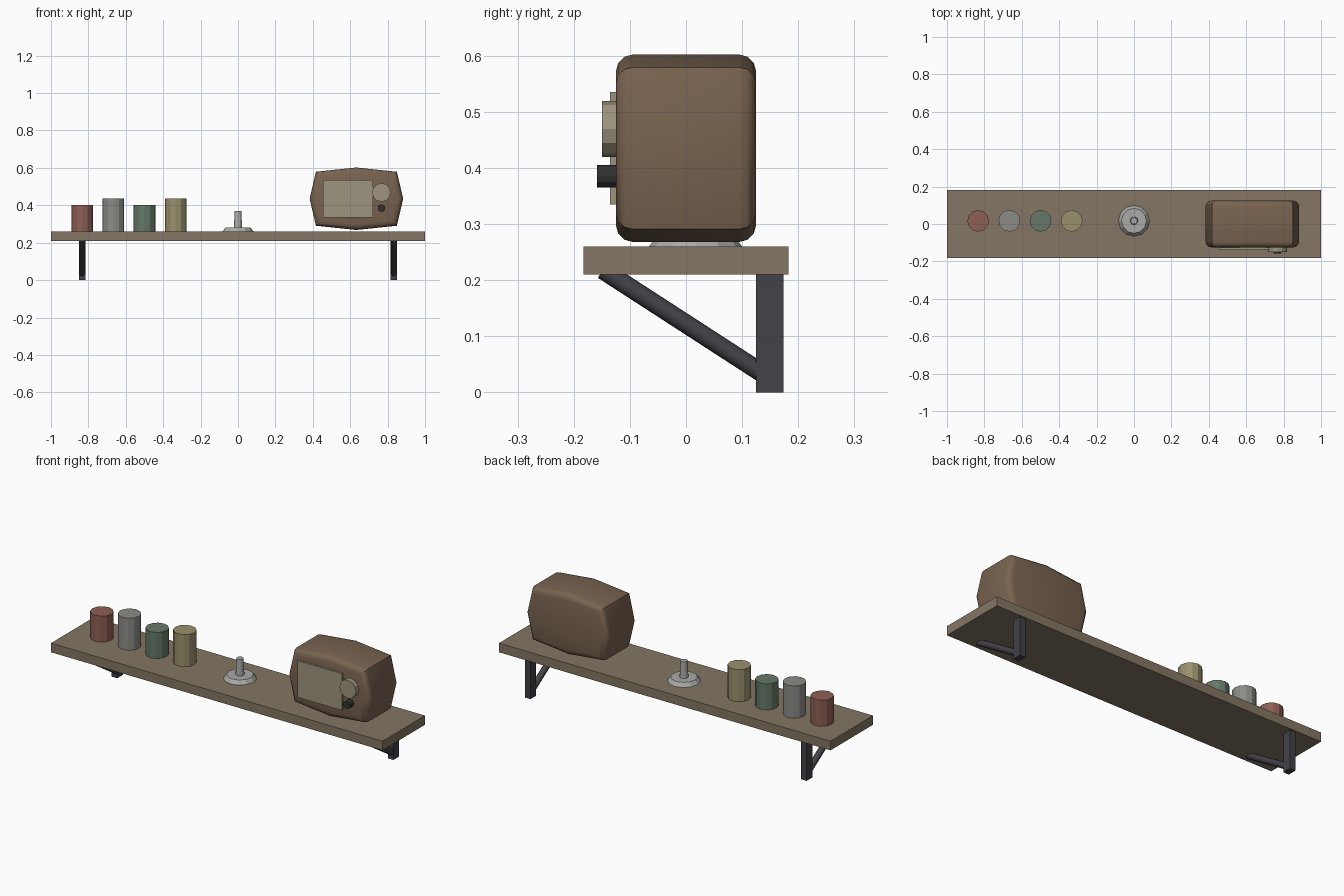
import bpy, bmesh, math
from mathutils import Vector

if "Cube" in bpy.data.objects:
    bpy.data.objects.remove(bpy.data.objects["Cube"])


def mat(name, r, g, b):
    m = bpy.data.materials.new(name)
    m.diffuse_color = (r, g, b, 1)
    m.use_nodes = True
    m.node_tree.nodes["Principled BSDF"].inputs["Base Color"].default_value = m.diffuse_color
    return m


WOOD = mat("shelf wood", 0.23, 0.18, 0.125)
IRON = mat("dark iron", 0.055, 0.055, 0.065)
BROWN = mat("radio brown", 0.19, 0.125, 0.08)
CREAM = mat("dial cream", 0.34, 0.30, 0.21)
BLACK = mat("black", 0.03, 0.03, 0.03)
STEEL = mat("steel", 0.40, 0.40, 0.39)
RED = mat("can red", 0.27, 0.115, 0.09)
GREY = mat("can grey", 0.26, 0.26, 0.245)
GREEN = mat("can green", 0.13, 0.19, 0.135)
YELLOW = mat("can yellow", 0.32, 0.28, 0.15)


def finish(o, name, m):
    o.name = name
    o.data.materials.append(m)
    return o


def box(name, x, y, z, m):
    # x, y, z are (min, max) ranges
    c = [(a + b) / 2 for a, b in (x, y, z)]
    bpy.ops.mesh.primitive_cube_add(size=1, location=c)
    o = bpy.context.object
    o.scale = [b - a for a, b in (x, y, z)]
    bpy.ops.object.transform_apply(location=False, rotation=False, scale=True)
    return finish(o, name, m)


def rod(name, p, q, r1, m, r2=None, sides=12, smooth=False):
    # cylinder or cone running from p to q
    p, q = Vector(p), Vector(q)
    bpy.ops.mesh.primitive_cone_add(vertices=sides, radius1=r1, radius2=r1 if r2 is None else r2,
                                    depth=(q - p).length, location=(p + q) / 2,
                                    rotation=(q - p).to_track_quat('Z', 'Y').to_euler())
    if smooth:
        bpy.ops.object.shade_smooth_by_angle(angle=math.radians(40))
    return finish(bpy.context.object, name, m)


# Shelf board
box("shelf_board", (-1, 1), (-0.183, 0.183), (0.21, 0.26), WOOD)

# Wall brackets: upright and diagonal brace
for side, x in (("left", -0.833), ("right", 0.833)):
    box(f"bracket_upright_{side}", (x - 0.0167, x + 0.0167), (0.125, 0.174), (0, 0.21), IRON)
    rod(f"bracket_brace_{side}", (x, -0.148, 0.218), (x, 0.15, 0.025), 0.0167, IRON, smooth=True)

# Row of cans
for i, (h, m) in enumerate(((0.142, RED), (0.175, GREY), (0.142, GREEN), (0.175, YELLOW))):
    x = -0.833 + i / 6
    rod(f"can_{i + 1}", (x, 0.017, 0.26), (x, 0.017, 0.26 + h), 0.058, m)

# Small stand: flared foot and post
rod("stand_foot", (0, 0.017, 0.26), (0, 0.017, 0.281), 0.083, STEEL, r2=0.067)
rod("stand_post", (0, 0.017, 0.275), (0, 0.017, 0.37), 0.022, STEEL, r2=0.018)

# Radio body: bulged eight-point outline, extruded and rounded on both rims
CX, CZ = 0.633, 0.435
outline = [(0.25, 0), (0.2165, 0.1443), (0, 0.167), (-0.2165, 0.1443),
           (-0.25, 0), (-0.2165, -0.1443), (0, -0.167), (0.2165, -0.1443)]
bm = bmesh.new()
front = bm.faces.new([bm.verts.new((x, -0.125, z)) for x, z in outline])
back = bmesh.ops.extrude_face_region(bm, geom=[front])["geom"]
for v in (g for g in back if isinstance(g, bmesh.types.BMVert)):
    v.co.y = 0.125
bmesh.ops.recalc_face_normals(bm, faces=bm.faces)
rims = [e for e in bm.edges if abs(e.verts[0].co.y - e.verts[1].co.y) < 1e-5]
bmesh.ops.bevel(bm, geom=rims, offset=0.03, segments=3, profile=0.5, affect='EDGES')
me = bpy.data.meshes.new("radio_body")
bm.to_mesh(me)
bm.free()
body = bpy.data.objects.new("radio_body", me)
body.location = (CX, 0, CZ)
bpy.context.collection.objects.link(body)
bpy.ops.object.select_all(action='DESELECT')
body.select_set(True)
bpy.context.view_layer.objects.active = body
bpy.ops.object.shade_smooth_by_angle(angle=math.radians(40))
finish(body, "radio_body", BROWN)

# Radio front: speaker panel and two knobs
box("radio_panel", (0.455, 0.722), (-0.135, -0.115), (0.335, 0.535), CREAM)
rod("tuning_knob", (0.767, -0.11, 0.469), (0.767, -0.15, 0.469), 0.05, CREAM)
rod("volume_knob", (0.767, -0.11, 0.385), (0.767, -0.159, 0.385), 0.02, BLACK)
